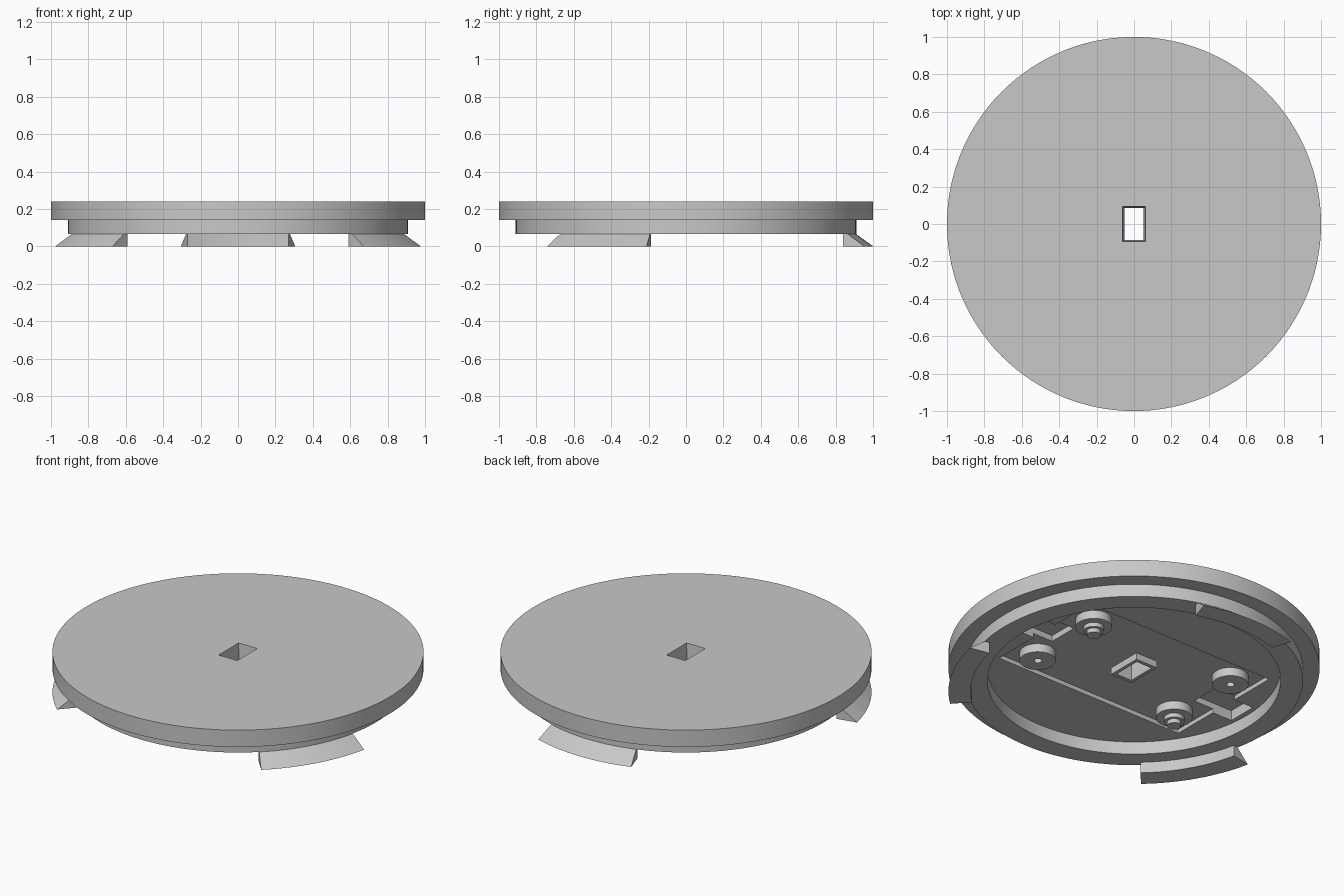
import bpy, bmesh, math
from mathutils import Matrix

old = bpy.data.objects.get("Cube")
if old:
    bpy.data.objects.remove(old, do_unlink=True)

grey = bpy.data.materials.new("light_grey")
grey.use_nodes = True
GREY = (0.58, 0.58, 0.58, 1)
grey.diffuse_color = GREY
grey.node_tree.nodes["Principled BSDF"].inputs["Base Color"].default_value = GREY

RIM, RING, INNER, CLIP_IN = 1.0, 0.91, 0.79, 0.88
TOP, FLOOR, LIP, RECESS = 0.24, 0.14, 0.065, 0.165


def finish(name, bm):
    bmesh.ops.remove_doubles(bm, verts=bm.verts, dist=1e-5)
    bmesh.ops.recalc_face_normals(bm, faces=bm.faces)
    mesh = bpy.data.meshes.new(name)
    bm.to_mesh(mesh)
    bm.free()
    mesh.materials.append(grey)
    obj = bpy.data.objects.new(name, mesh)
    bpy.context.collection.objects.link(obj)
    return obj


def lathe(name, profile, centre=(0, 0), start=0, sweep=math.tau, steps=48):
    """Sweep a closed (radius, height) outline around a vertical axis."""
    bm = bmesh.new()
    full = sweep == math.tau
    rings = []
    for i in range(steps if full else steps + 1):
        a = start + sweep * i / steps
        rings.append([bm.verts.new((centre[0] + r * math.cos(a),
                                    centre[1] + r * math.sin(a), z))
                      for r, z in profile])
    n = len(profile)
    for i in range(steps):
        p, q = rings[i], rings[(i + 1) % len(rings)]
        for j in range(n):
            k = (j + 1) % n
            if profile[j][0] == 0 and profile[k][0] == 0:
                continue
            bm.faces.new((p[j], p[k], q[k], q[j]))
    if not full:
        bm.faces.new(rings[0])
        bm.faces.new(rings[-1])
    return finish(name, bm)


def box(name, x0, x1, y0, y1, z0, z1, top_scale=(1, 1)):
    bm = bmesh.new()
    bmesh.ops.create_cube(bm, size=1, matrix=Matrix.Translation(
        ((x0 + x1) / 2, (y0 + y1) / 2, (z0 + z1) / 2))
        @ Matrix.Diagonal((x1 - x0, y1 - y0, z1 - z0, 1)))
    for v in bm.verts:
        if v.co.z > (z0 + z1) / 2:
            v.co.x *= top_scale[0]
            v.co.y *= top_scale[1]
    return finish(name, bm)


def cut(target, cutters):
    for c in cutters:
        m = target.modifiers.new("cut", 'BOOLEAN')
        m.operation, m.solver, m.object = 'DIFFERENCE', 'EXACT', c
    deps = bpy.context.evaluated_depsgraph_get()
    mesh = bpy.data.meshes.new_from_object(target.evaluated_get(deps))
    target.modifiers.clear()
    target.data = mesh


def smooth(obj):
    bpy.ops.object.select_all(action='DESELECT')
    obj.select_set(True)
    bpy.context.view_layer.objects.active = obj
    bpy.ops.object.shade_smooth_by_angle(angle=math.radians(30))


# Lid disc with the stepped ring underneath
lid = lathe("lid", [(0, TOP), (RIM, TOP), (RIM, FLOOR), (RING, FLOOR),
                    (RING, LIP), (INNER, LIP), (INNER, FLOOR), (0, FLOOR)],
            steps=128)
# Raised collar around the central slot
collar = box("slot_collar", -0.072, 0.072, -0.107, 0.107, 0.125, RECESS + 0.01)

# Rectangular recess, its two deeper end pockets and the tapered slot
recess = box("recess_cutter", -0.63, 0.63, -0.38, 0.38, 0.1, RECESS)
pockets = [box("pocket_cutter", min(s * 0.5, s * 0.76), max(s * 0.5, s * 0.76),
               -0.09, 0.09, 0.1, 0.2) for s in (-1, 1)]
slot = box("slot_cutter", -0.05, 0.05, -0.083, 0.083, 0.1, 0.26, (1.27, 1.15))
cut(lid, [recess, *pockets, slot])
cut(collar, [slot])
for c in (recess, slot, *pockets):
    bpy.data.objects.remove(c, do_unlink=True)
smooth(lid)

# Three flared clips around the ring
HALF = math.radians(17.8)
for name, deg in (("back_clip", 90), ("right_clip", 210), ("left_clip", 330)):
    smooth(lathe(name, [(CLIP_IN, 0), (RIM, 0), (RING, LIP), (CLIP_IN, LIP)],
                 start=math.radians(deg) - HALF, sweep=2 * HALF, steps=14))

# Four bosses: one diagonal pair carries stepped pins, the other has holes
BASE, FACE = RECESS + 0.01, 0.115
for sx in (-1, 1):
    for sy in (-1, 1):
        if sx == sy:
            outline = [(0, BASE), (0.098, BASE), (0.098, FACE), (0.055, FACE),
                       (0.055, 0.09), (0.038, 0.09), (0.038, 0.065), (0, 0.065)]
        else:
            outline = [(0, BASE), (0.098, BASE), (0.098, FACE), (0.022, FACE),
                       (0.022, 0.16), (0, 0.16)]
        side = ("back_" if sy > 0 else "front_") + ("left" if sx > 0 else "right")
        smooth(lathe(side + "_boss", outline, centre=(sx * 0.48, sy * 0.235)))
